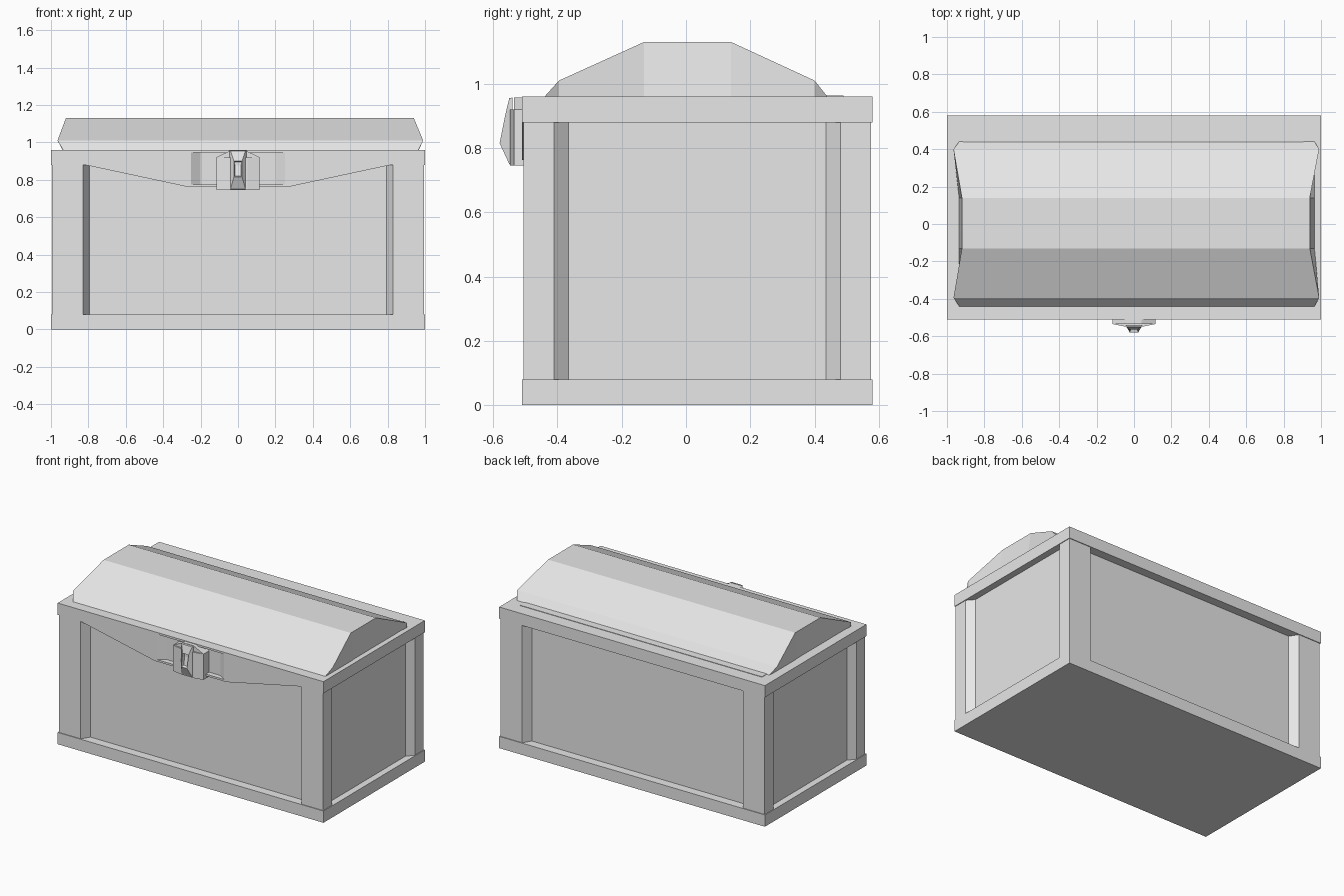
import bpy, bmesh

if "Cube" in bpy.data.objects:
    bpy.data.objects.remove(bpy.data.objects["Cube"])

gray = bpy.data.materials.new("plain gray")
gray.diffuse_color = (0.8, 0.8, 0.8, 1)
gray.use_nodes = True
gray.node_tree.nodes["Principled BSDF"].inputs["Base Color"].default_value = gray.diffuse_color


def finish(name, bm):
    bmesh.ops.recalc_face_normals(bm, faces=bm.faces)
    mesh = bpy.data.meshes.new(name)
    bm.to_mesh(mesh)
    bm.free()
    mesh.materials.append(gray)
    obj = bpy.data.objects.new(name, mesh)
    bpy.context.collection.objects.link(obj)
    return obj


def prism(name, points, lo, hi, axis="z"):
    """Extrude a flat outline along z (points are x, y) or along y (points are x, z)."""
    place = (lambda p, h: (p[0], p[1], h)) if axis == "z" else (lambda p, h: (p[0], h, p[1]))
    bm = bmesh.new()
    a = [bm.verts.new(place(p, lo)) for p in points]
    b = [bm.verts.new(place(p, hi)) for p in points]
    bm.faces.new(a)
    bm.faces.new(b)
    for i in range(len(a)):
        j = (i + 1) % len(a)
        bm.faces.new((a[i], a[j], b[j], b[i]))
    return finish(name, bm)


def box(name, x0, x1, y0, y1, z0, z1):
    return prism(name, [(x0, y0), (x1, y0), (x1, y1), (x0, y1)], z0, z1)


# Base slab, recessed body panels and upper rim
box("base_frame", -1, 1, -0.51, 0.58, 0, 0.08)
box("body_panels", -0.955, 0.955, -0.45, 0.52, 0.07, 0.89)
rim = box("upper_rim", -1, 1, -0.51, 0.58, 0.88, 0.96)

# Chamfered corner posts
post = [(0.995, -0.505), (0.995, -0.41), (0.955, -0.365),
        (0.795, -0.365), (0.795, -0.45), (0.83, -0.505)]
for sx, side in ((-1, "left"), (1, "right")):
    for back, end in ((False, "front"), (True, "back")):
        prism(f"{end}_{side}_post",
              [(sx * x, 0.07 - y if back else y) for x, y in post], 0.07, 0.89)

# Tapered apron below the front rim
apron = prism("front_apron", [(-0.82, 0.88), (-0.27, 0.762), (0.27, 0.762), (0.82, 0.88)],
              -0.51, -0.44, "y")

# Recess behind the lock, with sloping ends
cutter = prism("recess_cutter", [(-0.262, -0.517), (0.262, -0.517), (0.2, -0.475), (-0.2, -0.475)],
               0.775, 0.947)
cutter.hide_render = True
cutter.hide_set(True)
for obj in (rim, apron):
    mod = obj.modifiers.new("recess", "BOOLEAN")
    mod.object = cutter
    mod.operation = "DIFFERENCE"
    mod.solver = "EXACT"

# Faceted lid: each section is y, top height, left end at top, right end at top
sections = [(-0.44, 0.96, -0.935, 0.965), (-0.395, 1.01, -0.965, 0.99),
            (-0.13, 1.13, -0.92, 0.94), (0.14, 1.13, -0.92, 0.94),
            (0.40, 1.01, -0.965, 0.99), (0.44, 0.96, -0.935, 0.965)]
bm = bmesh.new()
rows = []
for y, z, left, right in sections:
    rows.append([bm.verts.new(p) for p in ((left, y, z), (right, y, z),
                                           (0.965, y, 0.955), (-0.935, y, 0.955))])
for r, s in zip(rows, rows[1:]):
    for i in range(4):
        j = (i + 1) % 4
        bm.faces.new((r[i], r[j], s[j], s[i]))
bm.faces.new(rows[0])
bm.faces.new(rows[-1])
finish("lid", bm)

# Lip along the back of the lid
box("lid_back_lip", -0.915, 0.905, 0.40, 0.49, 0.95, 0.963)

# Lock plate: flat body with a raised, bevelled centre
outline = [(-0.115, 0.745), (0.115, 0.745), (0.115, 0.92),
           (0.04, 0.957), (-0.04, 0.957), (-0.115, 0.92)]
prism("lock_plate", outline, -0.535, -0.47, "y")
prism("lock_centre", [(-0.115, -0.535), (-0.05, -0.548), (0.05, -0.548), (0.115, -0.535)],
      0.745, 0.92)

# Pointed boss on the lock, jutting furthest near its lower part
bm = bmesh.new()
rings = []
for w, z0, z1, y0, y1 in ((0.045, 0.745, 0.957, -0.54, -0.54), (0.04, 0.75, 0.955, -0.55, -0.55),
                          (0.022, 0.815, 0.90, -0.58, -0.563)):
    rings.append([bm.verts.new(p) for p in ((-w, y0, z0), (w, y0, z0), (w, y1, z1), (-w, y1, z1))])
for r, s in zip(rings, rings[1:]):
    for i in range(4):
        j = (i + 1) % 4
        bm.faces.new((r[i], r[j], s[j], s[i]))
bm.faces.new(rings[0])
front = bm.faces.new(rings[-1])
# Sunken keyhole
bmesh.ops.recalc_face_normals(bm, faces=bm.faces)
bmesh.ops.inset_region(bm, faces=[front], thickness=0.007, depth=0)
bmesh.ops.translate(bm, verts=front.verts, vec=(0, 0.02, 0))
finish("lock_boss", bm)
